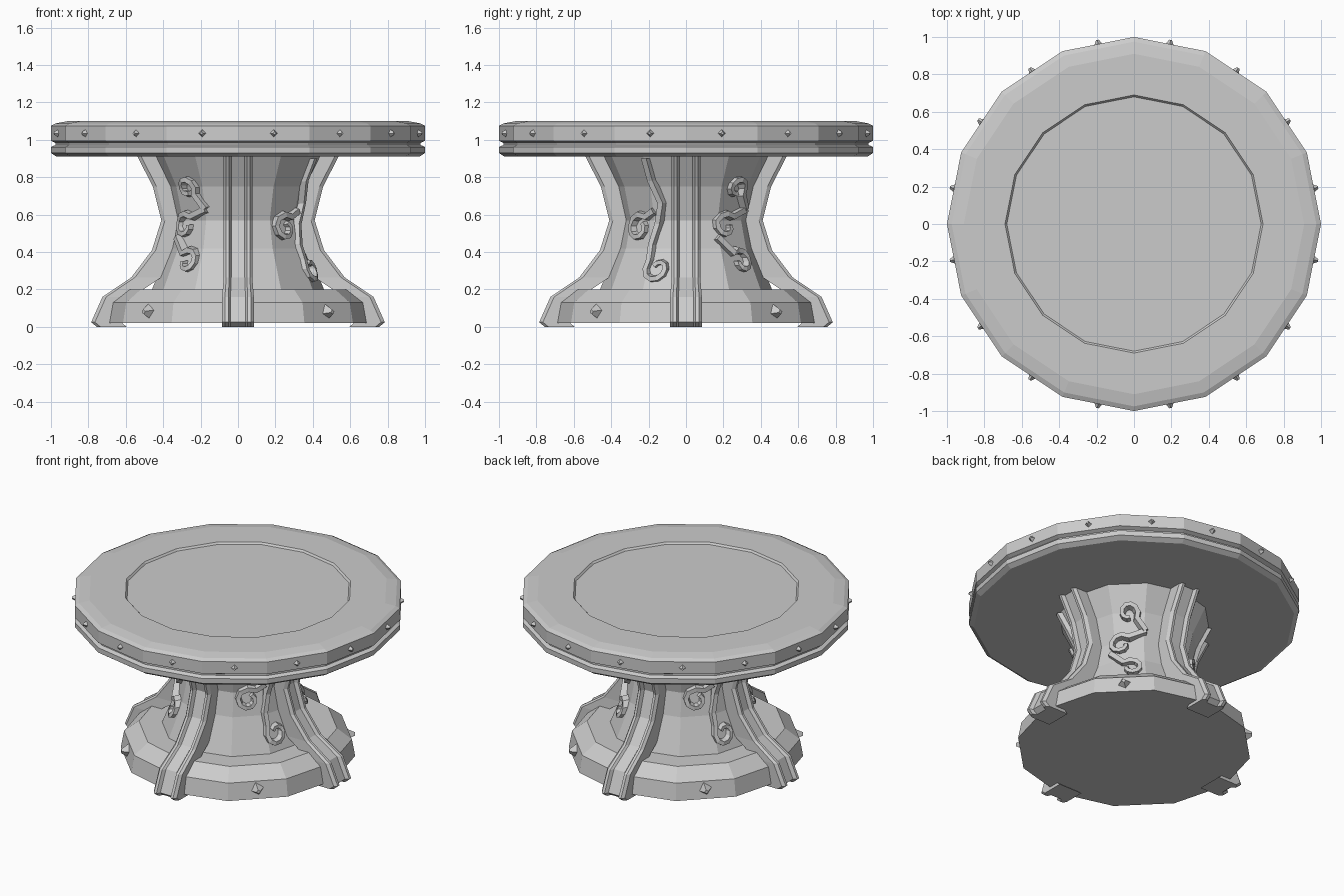
import bpy, bmesh, math
from mathutils import Matrix, Vector

if "Cube" in bpy.data.objects:
    bpy.data.objects.remove(bpy.data.objects["Cube"])

stone = bpy.data.materials.new("grey_stone")
stone.diffuse_color = (0.6, 0.6, 0.6, 1)
stone.use_nodes = True
stone.node_tree.nodes["Principled BSDF"].inputs["Base Color"].default_value = stone.diffuse_color


def finish(name, bm):
    bmesh.ops.recalc_face_normals(bm, faces=bm.faces)
    mesh = bpy.data.meshes.new(name)
    bm.to_mesh(mesh)
    bm.free()
    mesh.materials.append(stone)
    obj = bpy.data.objects.new(name, mesh)
    bpy.context.collection.objects.link(obj)
    return obj


def bridge(bm, rings):
    """Join equal rings of points with quads and cap both ends."""
    rings = [[bm.verts.new(p) for p in ring] for ring in rings]
    n = len(rings[0])
    for a, b in zip(rings, rings[1:]):
        for i in range(n):
            j = (i + 1) % n
            bm.faces.new((a[i], a[j], b[j], b[i]))
    bm.faces.new(rings[0])
    bm.faces.new(rings[-1])


def turned(name, profile, sides):
    bm = bmesh.new()
    bridge(bm, [[(r * math.cos(math.tau * i / sides), r * math.sin(math.tau * i / sides), z)
                 for i in range(sides)] for r, z in profile])
    return finish(name, bm)


# round top with grooved rim and sunken centre panel
turned("table_top", [(0.97, 0.91), (1.0, 0.93), (1.0, 0.962), (0.975, 0.973), (0.975, 0.983),
                     (1.0, 0.995), (1.0, 1.075), (0.975, 1.088), (0.91, 1.1), (0.69, 1.1),
                     (0.68, 1.088)], 16)

# stepped plinth and waisted column
CORE = [(0.46, 0.2), (0.37, 0.42), (0.34, 0.57), (0.38, 0.75), (0.46, 0.915)]
turned("pedestal", [(0.71, 0.02), (0.69, 0.13), (0.6, 0.2)] + CORE, 12)


# four buttress ribs with raised side rails
RIB = [(0.755, 0.0), (0.785, 0.025), (0.725, 0.16), (0.57, 0.265), (0.46, 0.41),
       (0.41, 0.57), (0.455, 0.75), (0.54, 0.915)]
HALF = [(0.085, 0.16), (0.085, 0.02), (0.07, 0.0), (0.052, 0.0), (0.04, 0.025)]
SECTION = HALF + [(-w, d) for w, d in reversed(HALF)]
for k in range(4):
    bm = bmesh.new()
    bridge(bm, [[(r - d, w * (1 if z < 0.2 else 0.9), z) for w, d in SECTION] for r, z in RIB])
    bmesh.ops.rotate(bm, verts=bm.verts, matrix=Matrix.Rotation(k * math.pi / 2, 3, 'Z'))
    finish("rib_%d" % (k + 1), bm)


# pyramid studs on the rim and plinth
def studs(name, count, start, radius, z, size, height, tilt=0.0):
    bm = bmesh.new()
    for k in range(count):
        ang = start + k * math.tau / count
        made = bmesh.ops.create_cone(bm, cap_ends=True, segments=4, radius1=size,
                                     radius2=size * 0.3, depth=height)["verts"]
        m = (Matrix.Rotation(ang, 4, 'Z') @ Matrix.Translation((radius, 0, z))
             @ Matrix.Rotation(tilt, 4, 'X') @ Matrix.Rotation(math.pi / 2, 4, 'Y'))
        bmesh.ops.transform(bm, matrix=m, verts=made)
    finish(name, bm)


studs("rim_studs", 16, math.pi / 16, 0.985, 1.035, 0.027, 0.036)
studs("plinth_studs", 4, math.pi / 4, 0.69, 0.08, 0.045, 0.05, 0.25)


# carved vines lying on the column, given as (sideways, height) paths
def core_radius(z):
    for (r0, z0), (r1, z1) in zip(CORE, CORE[1:]):
        if z <= z1:
            return r0 + (r1 - r0) * max(0, (z - z0) / (z1 - z0))
    return CORE[-1][0]


def curl(u, z, radius, start, turns):
    """Inward spiral of points."""
    n = 9
    return [(u + radius * (1 - 0.55 * i / n) * math.cos(start + turns * math.tau * i / n),
             z + radius * (1 - 0.55 * i / n) * math.sin(start + turns * math.tau * i / n))
            for i in range(n + 1)]


def vine(name, angle, path, thick=0.026):
    rings = []
    pts = []
    for u, z in path:
        ang = angle + u / core_radius(z)
        r = core_radius(z) * 0.975 + 0.008
        pts.append((Vector((r * math.cos(ang), r * math.sin(ang), z)),
                    Vector((math.cos(ang), math.sin(ang), 0))))
    for i, (p, out) in enumerate(pts):
        along = (pts[min(i + 1, len(pts) - 1)][0] - pts[max(i - 1, 0)][0]).normalized()
        side = along.cross(out).normalized()
        t = thick * (1 - 0.35 * i / len(pts))
        rings.append([p - side * t - out * 0.03, p - side * t * 0.6 + out * t,
                      p + side * t * 0.6 + out * t, p + side * t - out * 0.03])
    bm = bmesh.new()
    bridge(bm, rings)
    finish(name, bm)


SWEEP = [(0.13, 0.9), (0.12, 0.78), (0.15, 0.66), (0.12, 0.55), (0.1, 0.44), (0.11, 0.36)]
for k, angle in enumerate((-math.pi / 4, 3 * math.pi / 4)):
    # winding stem with a middle loop and a low curl
    vine("vine_stem_%d" % (k + 1), angle, SWEEP + curl(0.17, 0.31, 0.065, math.pi, 0.9))
    vine("vine_loop_%d" % (k + 1), angle, [(0.1, 0.62)] + curl(0.0, 0.53, 0.075, 0.9, 1.0))
for k, angle in enumerate((math.pi / 4, -3 * math.pi / 4)):
    # three staggered curls
    vine("upper_curl_%d" % (k + 1), angle, [(0.1, 0.63)] + curl(0.0, 0.74, 0.06, -0.6, 0.9))
    vine("middle_curl_%d" % (k + 1), angle, [(0.1, 0.63)] + curl(-0.05, 0.54, 0.07, 0.8, 0.9))
    vine("lower_curl_%d" % (k + 1), angle, [(-0.11, 0.48)] + curl(0.02, 0.35, 0.065, 2.4, -0.9))
